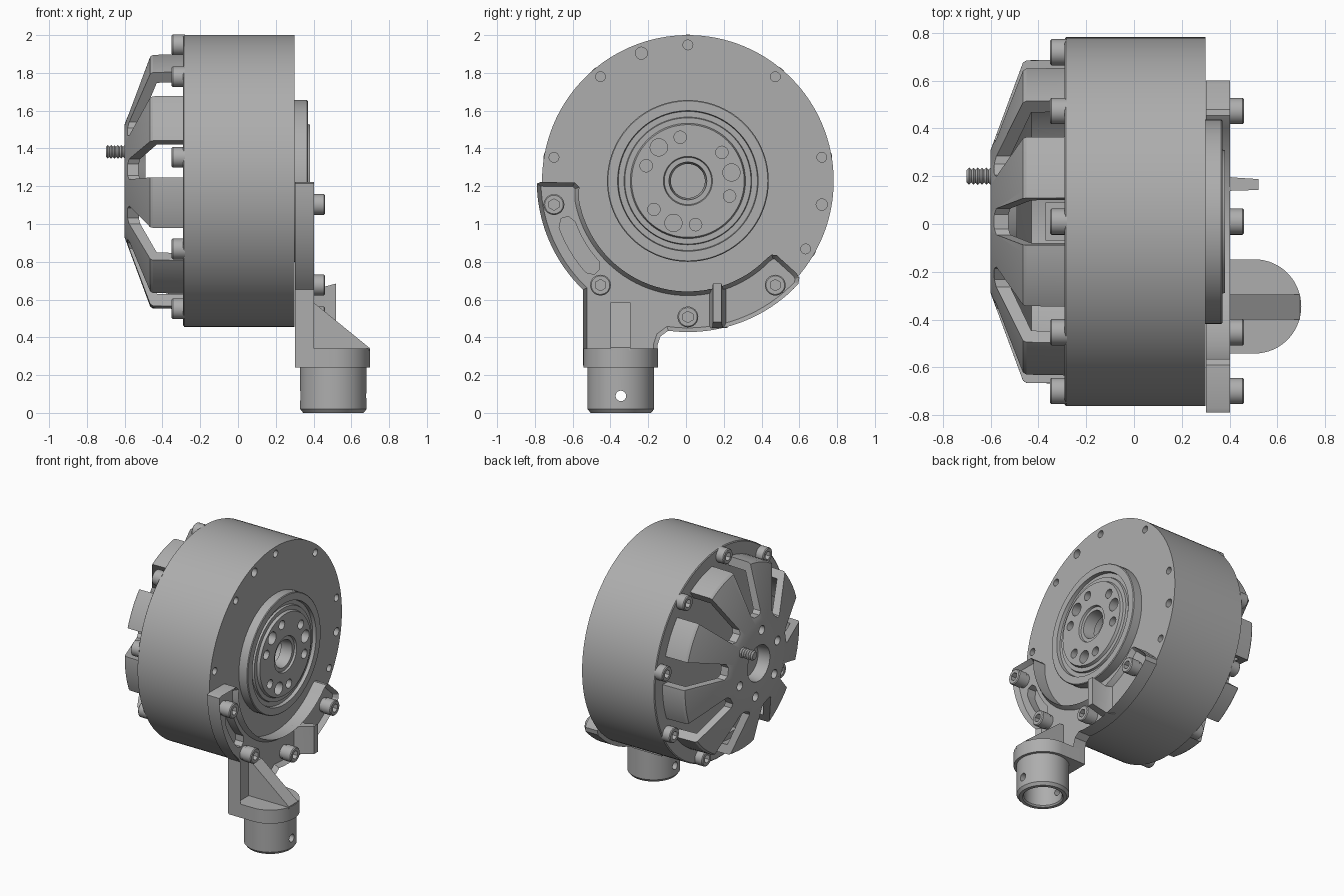
import bpy, bmesh
from math import radians, cos, sin, pi
from mathutils import Vector, Matrix

if "Cube" in bpy.data.objects:
    bpy.data.objects.remove(bpy.data.objects["Cube"])

CY, CZ = 0.01, 1.228          # drum axis, parallel to x
SPOKES = [10 + 40 * i for i in range(9)]

grey = bpy.data.materials.new("machined grey")
grey.use_nodes = True
grey.diffuse_color = (0.42, 0.42, 0.42, 1)
grey.node_tree.nodes["Principled BSDF"].inputs["Base Color"].default_value = grey.diffuse_color


def polar(r, deg):
    return CY + r * cos(radians(deg)), CZ + r * sin(radians(deg))


def arc(r, a0, a1, n=20):
    return [polar(r, a0 + (a1 - a0) * i / n) for i in range(n + 1)]


def finish(name, bm):
    bmesh.ops.recalc_face_normals(bm, faces=bm.faces)
    mesh = bpy.data.meshes.new(name)
    bm.to_mesh(mesh)
    bm.free()
    mesh.materials.append(grey)
    obj = bpy.data.objects.new(name, mesh)
    bpy.context.collection.objects.link(obj)
    return obj


def lathe(name, profile, steps=96, y=CY, z=CZ):
    """Turn an (x, radius) profile about an axis parallel to x."""
    bm = bmesh.new()
    vs = [bm.verts.new((x, 0, r)) for x, r in profile]
    es = [bm.edges.new(p) for p in zip(vs, vs[1:])]
    if profile[0][1] > 0:
        es.append(bm.edges.new((vs[-1], vs[0])))
    bmesh.ops.spin(bm, geom=vs + es, cent=(0, 0, 0), axis=(1, 0, 0),
                   angle=2 * pi, steps=steps, use_merge=True)
    bmesh.ops.remove_doubles(bm, verts=bm.verts, dist=1e-5)
    bmesh.ops.translate(bm, verts=bm.verts, vec=(0, y, z))
    return finish(name, bm)


def rod(name, x0, x1, r, y, z, steps=24):
    return lathe(name, [(x0, 0), (x0, r), (x1, r), (x1, 0)], steps, y, z)


def prism(name, points, depth, rim=0, sink=0):
    """Extrude a 3D outline; optionally sink its far face inside a rim."""
    bm = bmesh.new()
    face = bm.faces.new([bm.verts.new(p) for p in points])
    top = bmesh.ops.extrude_face_region(bm, geom=[face])["geom"]
    bmesh.ops.translate(bm, verts=[g for g in top if isinstance(g, bmesh.types.BMVert)], vec=depth)
    if rim:
        bmesh.ops.recalc_face_normals(bm, faces=bm.faces)
        far = [g for g in top if isinstance(g, bmesh.types.BMFace)]
        bmesh.ops.inset_region(bm, faces=far, thickness=rim, use_even_offset=True)
        inner = {v for f in far for v in f.verts}
        bmesh.ops.translate(bm, verts=list(inner), vec=Vector(depth).normalized() * -sink)
    return finish(name, bm)


def cut(target, cutters):
    bpy.context.view_layer.objects.active = target
    for c in cutters:
        mod = target.modifiers.new("cut", 'BOOLEAN')
        mod.operation, mod.solver, mod.object = 'DIFFERENCE', 'EXACT', c
        bpy.ops.object.modifier_apply(modifier=mod.name)
        bpy.data.objects.remove(c)


# Drum with a blind bore and a ring of small screw holes
drum = lathe("drum", [(-0.29, 0), (-0.29, 0.765), (-0.285, 0.772), (0.3, 0.772),
                      (0.3, 0.12), (0.14, 0.1), (0.14, 0)], 128)
holes = [(a, 0.026) for a in (10, 50, 90, 130, 170, 330)] + [(110, 0.032), (350, 0.03)]
cut(drum, [rod("hole", 0.25, 0.35, r, *polar(0.72, a), 16) for a, r in holes])

# Output hub: outer ring, groove and flange with bolt circle
hub = lathe("output_hub", [(0.28, 0.09), (0.28, 0.428), (0.365, 0.428), (0.37, 0.423), (0.37, 0.372),
                           (0.345, 0.368), (0.345, 0.338), (0.36, 0.334), (0.36, 0.305),
                           (0.38, 0.298), (0.38, 0.13), (0.365, 0.125), (0.365, 0.1)])
cut(hub, [rod("hole", 0.31, 0.42, 0.033, *polar(0.235, 40 + 60 * i), 16) for i in range(6)]
    + [rod("hole", 0.31, 0.42, 0.046, *polar(0.235, 11 + 120 * i), 16) for i in range(3)])

# Vented rear cap: a hollow shell with nine flaring slots
cap = lathe("rear_cap", [(-0.51, 0), (-0.51, 0.12), (-0.6, 0.13), (-0.6, 0.3), (-0.465, 0.665),
                         (-0.45, 0.675), (-0.28, 0.678), (-0.28, 0.615), (-0.43, 0.61),
                         (-0.54, 0.3), (-0.54, 0.2), (-0.49, 0.16), (-0.49, 0)])
slots = []
for a in SPOKES:
    d, s = Vector((0, cos(radians(a)), sin(radians(a)))), Vector((0, -sin(radians(a)), cos(radians(a))))
    outline = [(0.34, -0.03), (0.36, -0.055), (0.75, -0.11), (0.75, 0.11), (0.36, 0.055), (0.34, 0.03)]
    slots.append(prism("slot", [Vector((-0.7, CY, CZ)) + d * r + s * t for r, t in outline], (0.45, 0, 0)))
cut(cap, slots)
cut(cap, [rod("hole", -0.7, -0.45, 0.032, *polar(0.235, 39 + 60 * i), 16) for i in range(1, 6)])

# Threaded stud
thread = [(-0.7, 0), (-0.7, 0.026)]
for i in range(10):
    thread += [(-0.69 + 0.018 * i, 0.036), (-0.681 + 0.018 * i, 0.027)]
lathe("threaded_stud", thread + [(-0.5, 0.027), (-0.5, 0)], 24, 0.2, 1.382)

# Cable connector tucked under the cap
prism("cable_connector", [(-0.37, -0.07, 0.58), (-0.37, 0.09, 0.58), (-0.37, 0.09, 0.66), (-0.37, -0.07, 0.66)],
      (0.09, 0, 0))

# Bracket plate: crescent arms with a raised rim, running down into the stem
outline = (arc(0.8, 181, 226) + [(-0.545, 0.25), (-0.15, 0.25), (-0.15, 0.36), (-0.135, 0.405)]
           + arc(0.8, 262.5, 317) + [(0.6, 0.715), (0.585, 0.74), (0.48, 0.835), (0.455, 0.838)]
           + arc(0.585, 316, 190, 36) + [(-0.565, 1.195), (-0.59, 1.22), (-0.77, 1.222)])
bracket = prism("bracket_plate", [(0.302, y, z) for y, z in outline], (0.1, 0, 0), 0.022, 0.035)
kidney = (arc(0.725, 200, 222, 10) + [polar(0.7, 225), polar(0.665, 225)]
          + arc(0.635, 222, 200, 10) + [polar(0.66, 196.5), polar(0.7, 196.5)])
cut(bracket, [prism("kidney", [(0.2, y, z) for y, z in kidney], (0.3, 0, 0))])

# Stop tab and stem gusset
prism("stop_tab", [(0.35, 0.12, 0.45), (0.41, 0.14, 0.45), (0.52, 0.142, 0.48),
                   (0.52, 0.188, 0.48), (0.41, 0.195, 0.45), (0.35, 0.22, 0.45)], (0, 0, 0.205))
prism("stem_gusset", [(0.35, -0.4, 0.585), (0.4, -0.4, 0.585), (0.695, -0.4, 0.345),
                      (0.695, -0.4, 0.33), (0.35, -0.4, 0.33)], (0, 0.105, 0))

# Round collar and hollow socket tube with a cross-drilled pin hole
TX, TY = 0.505, -0.345
rounded = [(TX + 0.195 * cos(radians(a)), TY + 0.197 * sin(radians(a)), 0.24) for a in range(-90, 91, 6)]
collar = prism("collar", rounded + [(0.302, TY + 0.197, 0.24), (0.302, TY - 0.197, 0.24)], (0, 0, 0.1))
tube = lathe("socket_tube", [(0, 0.16), (0.02, 0.176), (0.25, 0.176), (0.25, 0.128), (0.01, 0.128), (0, 0.136)], 64, 0, 0)
tube.data.transform(Matrix.Translation((TX, TY, 0)) @ Matrix.Rotation(-pi / 2, 4, 'Y'))
tube.data.update()
cut(tube, [rod("pin_hole", 0.2, 0.8, 0.028, TY, 0.09, 16)])

# Socket-head bolts: nine at the rear, four on the bracket
bolt = lathe("rear_bolt_1", [(-0.01, 0), (-0.01, 0.055), (0.055, 0.055), (0.061, 0.049), (0.061, 0)], 32, 0, 0)
cut(bolt, [rod("hex", 0.025, 0.1, 0.03, 0, 0, 6)])
flip = Matrix.Rotation(pi, 4, 'Z')
for i, a in enumerate(SPOKES):
    b = bolt if i == 0 else bolt.copy()
    b.name = f"rear_bolt_{i + 1}"
    b.matrix_world = Matrix.Translation((-0.29, *polar(0.72, a))) @ flip
    if i:
        bpy.context.collection.objects.link(b)
for i, a in enumerate((190, 230, 270, 310)):
    b = bolt.copy()
    b.name = f"bracket_bolt_{i + 1}"
    b.matrix_world = Matrix.Translation((0.4, *polar(0.72, a)))
    bpy.context.collection.objects.link(b)
    rod(f"bolt_boss_{i + 1}", 0.35, 0.395, 0.05, *polar(0.72, a))

# Smooth the round surfaces, keep edges crisp
bpy.ops.object.select_all(action='DESELECT')
for o in bpy.context.collection.objects:
    if o.type == 'MESH':
        o.select_set(True)
        bpy.context.view_layer.objects.active = o
bpy.ops.object.shade_smooth_by_angle(angle=radians(30))
